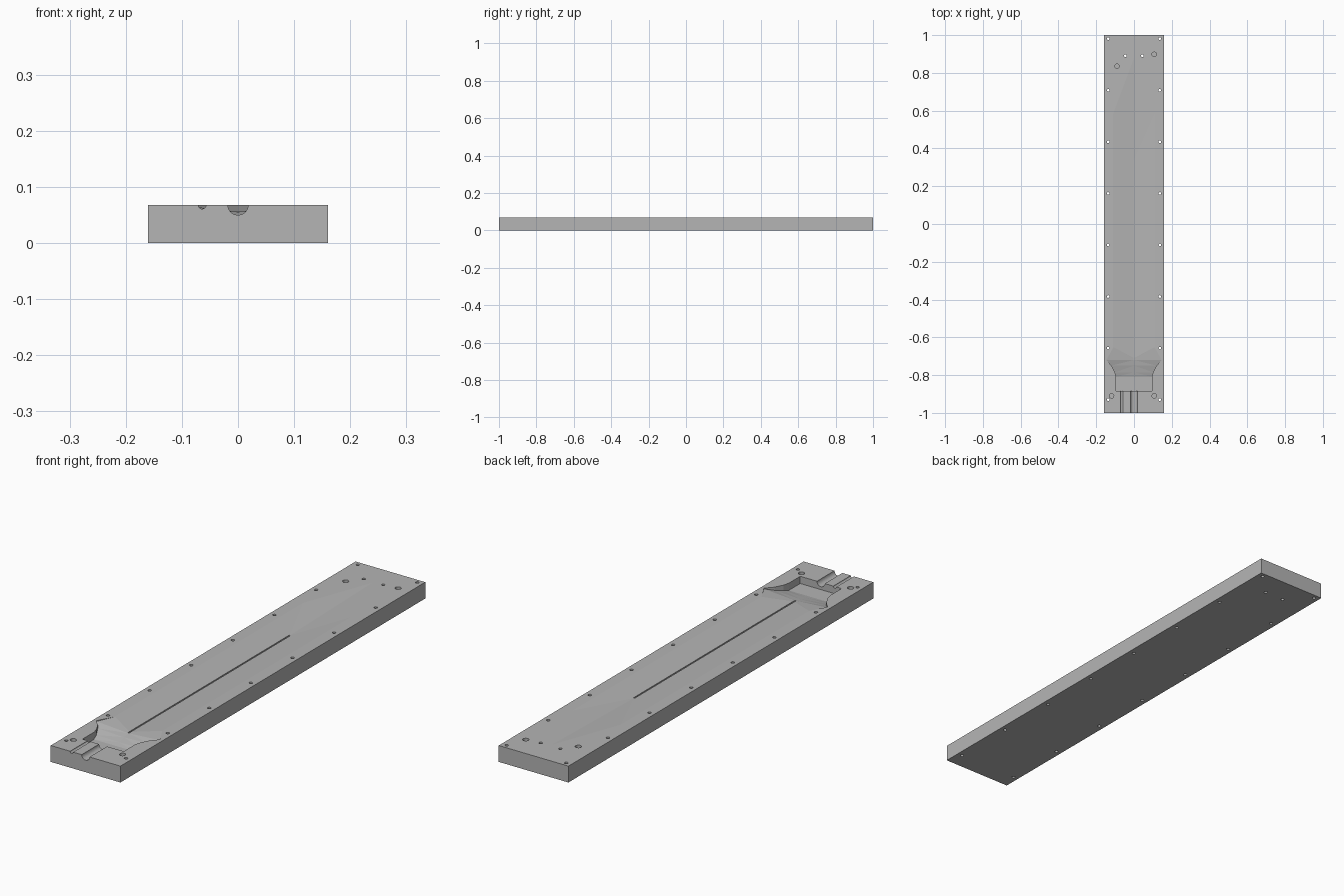
import bpy, bmesh, math
from mathutils import Matrix

if "Cube" in bpy.data.objects:
    bpy.data.objects.remove(bpy.data.objects["Cube"], do_unlink=True)

W, TOP, LID = 0.16, 0.068, 0.1
BLADE_DEPTH = 0.012

grey = bpy.data.materials.new("plain grey")
grey.use_nodes = True
colour = (0.46, 0.46, 0.46, 1)
grey.diffuse_color = colour
grey.node_tree.nodes["Principled BSDF"].inputs["Base Color"].default_value = colour


def make_object(name, bm):
    bmesh.ops.recalc_face_normals(bm, faces=bm.faces)
    mesh = bpy.data.meshes.new(name)
    bm.to_mesh(mesh)
    bm.free()
    mesh.materials.append(grey)
    ob = bpy.data.objects.new(name, mesh)
    bpy.context.collection.objects.link(ob)
    return ob


def close_upward(bm):
    """Extrude an open floor up to a flat lid above the block."""
    result = bmesh.ops.extrude_face_region(bm, geom=bm.faces[:], use_keep_orig=True)
    for v in result["geom"]:
        if isinstance(v, bmesh.types.BMVert):
            v.co.z = LID


def cylinder(bm, matrix, radius, length, sides=24):
    bmesh.ops.create_cone(bm, cap_ends=True, segments=sides, radius1=radius,
                          radius2=radius, depth=length, matrix=matrix)


# Block
bm = bmesh.new()
bmesh.ops.create_cube(bm, size=1, matrix=Matrix.Translation((0, 0, TOP / 2))
                      @ Matrix.Diagonal((2 * W, 2, TOP, 1)))
block = make_object("mould_block", bm)
cutters = []

# Blade cavity: shallow valley with faceted point
bm = bmesh.new()
low = TOP - BLADE_DEPTH
heel, ridge_end, tip = [bm.verts.new(p) for p in
                        ((0, -0.74, low), (0, 0.34, low), (0, 0.88, TOP))]
for s in (-1, 1):
    a = bm.verts.new((s * 0.11, -0.74, TOP))
    b = bm.verts.new((s * 0.11, 0.585, TOP))
    bm.faces.new((a, b, ridge_end, heel))
    bm.faces.new((b, tip, ridge_end))
close_upward(bm)
cutters.append(make_object("blade_cutter", bm))

# Thin groove along the middle of the blade
bm = bmesh.new()
bmesh.ops.create_cube(bm, size=1, matrix=Matrix.Translation((0, -0.19, low + 0.013))
                      @ Matrix.Diagonal((0.006, 1.06, 0.032, 1)))
cutters.append(make_object("groove_cutter", bm))

# Guard cavity: y, half width, edge depth, centre depth
stations = [(-0.885, 0.095, 0.030, 0.030), (-0.81, 0.095, 0.030, 0.030),
            (-0.785, 0.101, 0.023, 0.025), (-0.75, 0.119, 0.013, 0.018),
            (-0.72, 0.146, 0.003, 0.013), (-0.65, 0.108, 0.0, 0.006)]
bm = bmesh.new()
rows = []
for y, w, edge, mid in stations:
    rows.append([bm.verts.new((x, y, TOP - d))
                 for x, d in ((-w, edge), (0, mid), (w, edge))])
for r, q in zip(rows, rows[1:]):
    for i in range(2):
        bm.faces.new((r[i], r[i + 1], q[i + 1], q[i]))
bmesh.ops.triangulate(bm, faces=bm.faces[:])
close_upward(bm)
cutters.append(make_object("guard_cutter", bm))

# Pouring channel and small vent channel
bm = bmesh.new()
for x, r in ((0, 0.018), (-0.064, 0.007)):
    cylinder(bm, Matrix.Translation((x, -0.96, TOP)) @ Matrix.Rotation(math.pi / 2, 4, "X"),
             r, 0.18, 32)
cutters.append(make_object("channel_cutter", bm))

# Through holes along both long edges and beside the tip, and blind dowel holes
bm = bmesh.new()
holes = [(s * 0.137, -0.93 + i * 0.273) for s in (-1, 1) for i in range(8)]
holes += [(-0.046, 0.89), (0.044, 0.89)]
for x, y in holes:
    cylinder(bm, Matrix.Translation((x, y, TOP / 2)), 0.007, 0.2, 16)
for x, y in ((-0.09, 0.835), (0.107, 0.898), (-0.119, -0.91), (0.107, -0.91)):
    cylinder(bm, Matrix.Translation((x, y, TOP)), 0.012, 0.04)
cutters.append(make_object("hole_cutter", bm))

# Cut everything out of the block
for cutter in cutters:
    cutter.hide_render = True
    cutter.hide_set(True)
    mod = block.modifiers.new(cutter.name, "BOOLEAN")
    mod.operation = "DIFFERENCE"
    mod.solver = "EXACT"
    mod.use_self = cutter.name == "hole_cutter"
    mod.object = cutter
bpy.context.view_layer.update()
cut = bpy.data.meshes.new_from_object(block.evaluated_get(bpy.context.evaluated_depsgraph_get()))
block.modifiers.clear()
block.data = cut
for cutter in cutters:
    bpy.data.objects.remove(cutter, do_unlink=True)
